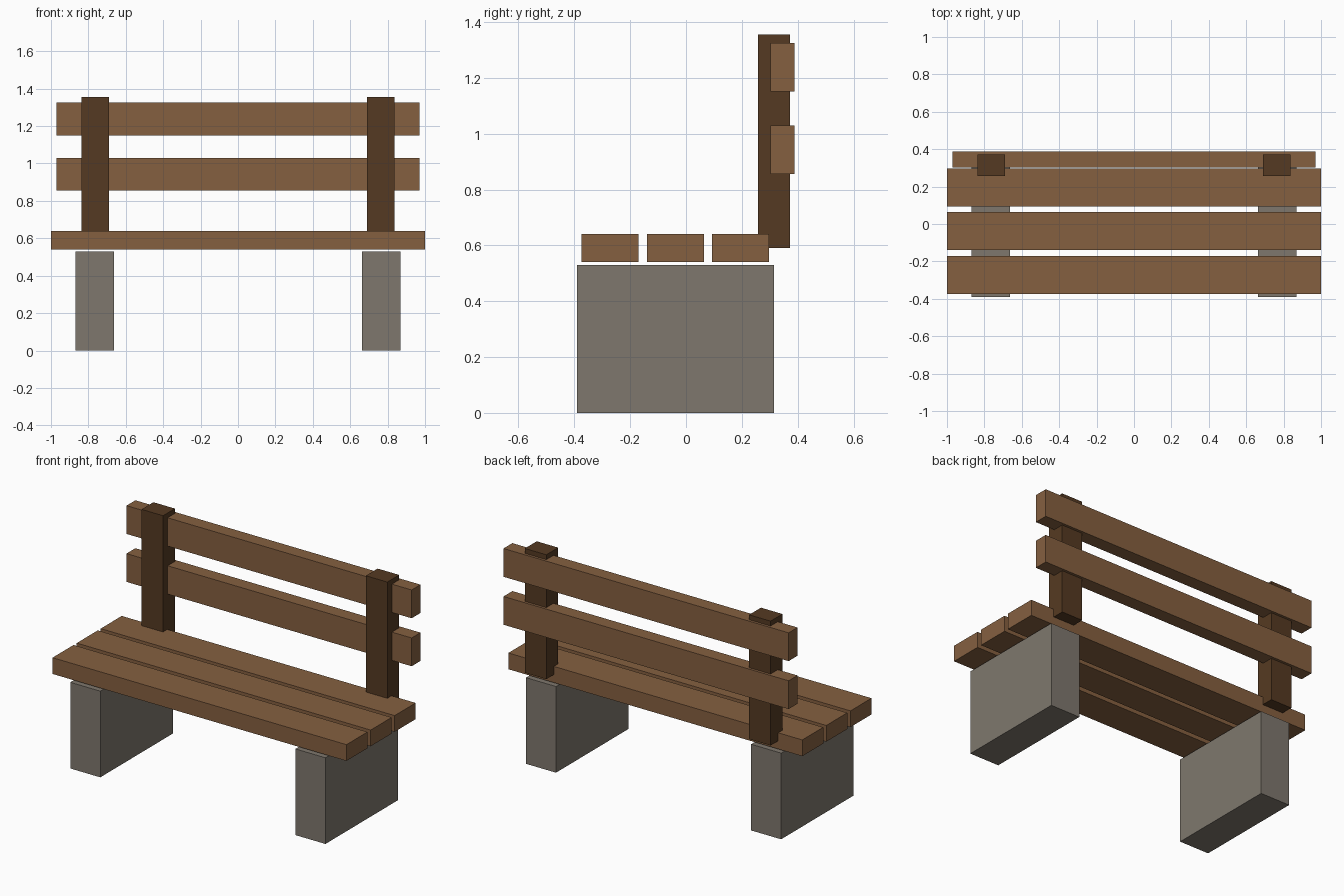
import bpy
from mathutils import Vector

if "Cube" in bpy.data.objects:
    bpy.data.objects.remove(bpy.data.objects["Cube"], do_unlink=True)


def material(name, colour):
    mat = bpy.data.materials.new(name)
    mat.use_nodes = True
    mat.diffuse_color = (*colour, 1)
    mat.node_tree.nodes["Principled BSDF"].inputs["Base Color"].default_value = (*colour, 1)
    return mat


def box(name, low, high, mat):
    low, high = Vector(low), Vector(high)
    bpy.ops.mesh.primitive_cube_add(size=1, location=(low + high) / 2)
    obj = bpy.context.object
    obj.name = name
    obj.scale = high - low
    bpy.ops.object.transform_apply(location=False, rotation=False, scale=True)
    obj.data.materials.append(mat)
    return obj


wood = material("brown wood", (0.235, 0.117, 0.051))
dark_wood = material("dark brown wood", (0.091, 0.042, 0.016))
concrete = material("grey concrete", (0.212, 0.187, 0.155))

# Seat slats, front to back
for label, y in zip(("front", "middle", "back"), (-0.374, -0.139, 0.094)):
    box(f"seat_slat_{label}", (-1, y, 0.54), (1, y + 0.204, 0.64), wood)

# Backrest rails
for label, z in (("lower", 0.856), ("upper", 1.151)):
    box(f"back_rail_{label}", (-0.97, 0.302, z), (0.97, 0.388, z + 0.174), wood)

# Concrete legs and backrest posts on both sides
for label, side in (("left", 1), ("right", -1)):
    leg_x, post_x = side * 0.766, side * 0.763
    box(f"leg_{label}", (leg_x - 0.102, -0.39, 0), (leg_x + 0.102, 0.315, 0.53), concrete)
    box(f"back_post_{label}", (post_x - 0.073, 0.257, 0.59), (post_x + 0.073, 0.372, 1.355), dark_wood)
